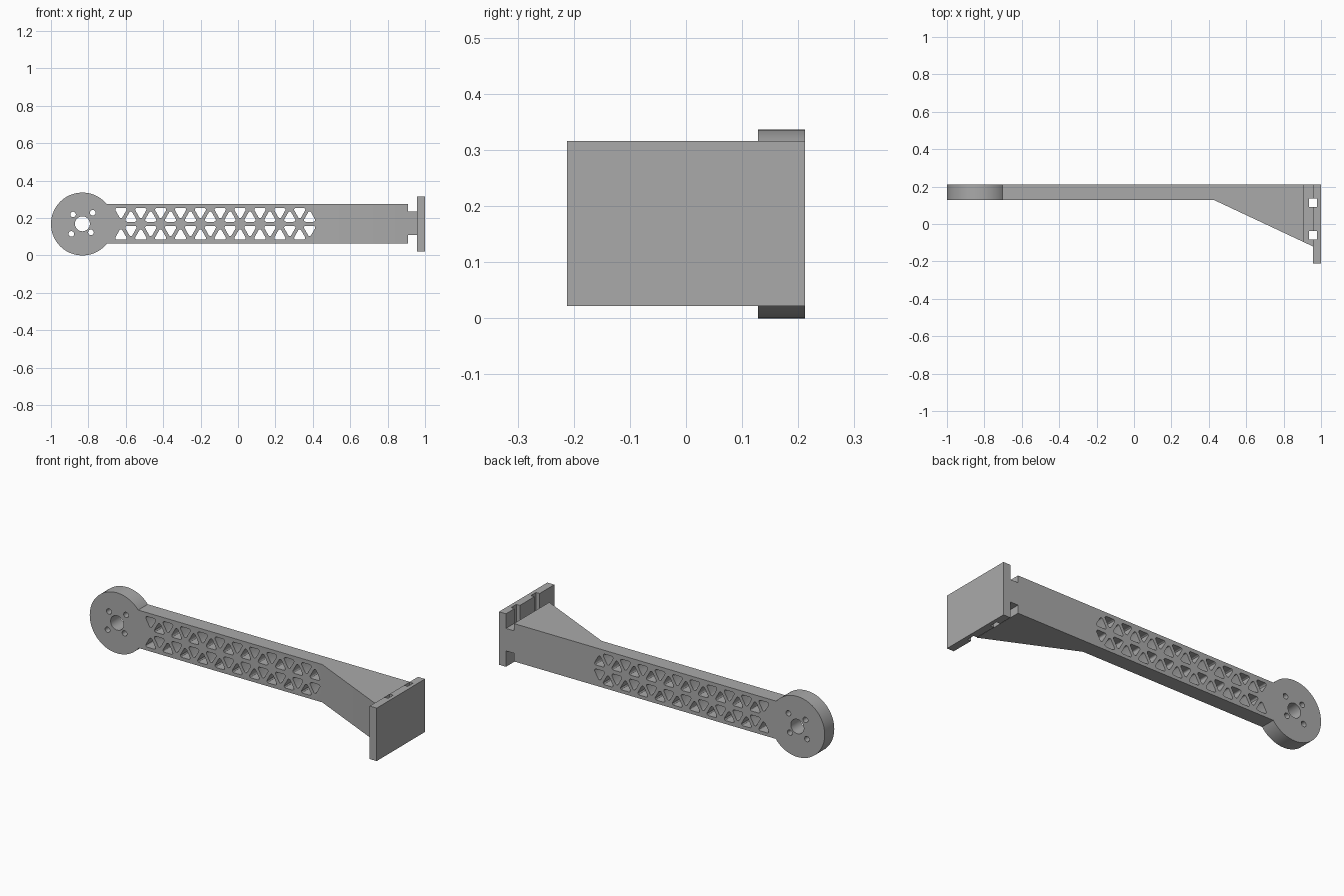
import bpy, bmesh
from math import cos, sin, pi, radians
from mathutils import Vector

cube = bpy.data.objects.get("Cube")
if cube:
    bpy.data.objects.remove(cube, do_unlink=True)

grey = bpy.data.materials.new("plain grey")
grey.use_nodes = True
colour = (0.4, 0.4, 0.4, 1)
grey.diffuse_color = colour
grey.node_tree.nodes["Principled BSDF"].inputs["Base Color"].default_value = colour

BACK, FACE, MID = 0.212, 0.128, 0.169
HUB = -0.832


def extrude(bm, points, offset):
    """Add a closed prism from a flat outline."""
    face = bm.faces.new([bm.verts.new(p) for p in points])
    top = bmesh.ops.extrude_face_region(bm, geom=[face])["geom"]
    bmesh.ops.translate(bm, vec=offset, verts=[v for v in top if isinstance(v, bmesh.types.BMVert)])


def prism_y(bm, outline, y0=FACE, y1=BACK):
    extrude(bm, [(x, y0, z) for x, z in outline], Vector((0, y1 - y0, 0)))


def prism_z(bm, outline, z0, z1):
    extrude(bm, [(x, y, z0) for x, y in outline], Vector((0, 0, z1 - z0)))


def rect(x0, x1, y0, y1):
    return [(x0, y0), (x1, y0), (x1, y1), (x0, y1)]


def circle(x, z, r, n):
    return [(x + r * cos(2 * pi * i / n), z + r * sin(2 * pi * i / n)) for i in range(n)]


def rounded_triangle(x, z, up, r=0.009):
    """Outline with rounded corners, apex towards up (+1 or -1)."""
    pts = []
    for k, (cx, cz) in enumerate([(0, 0.019), (-0.021, -0.018), (0.021, -0.018)]):
        for i in range(5):
            a = radians(30 + 120 * k + 30 * i)
            pts.append((x + cx + r * cos(a), z + up * (cz + r * sin(a))))
    return pts


def make(name, bm):
    bmesh.ops.recalc_face_normals(bm, faces=bm.faces)
    mesh = bpy.data.meshes.new(name)
    bm.to_mesh(mesh)
    bm.free()
    mesh.materials.append(grey)
    ob = bpy.data.objects.new(name, mesh)
    bpy.context.collection.objects.link(ob)
    return ob


def combine(ob, other, operation):
    """Apply a boolean and discard the second object."""
    mod = ob.modifiers.new(operation, "BOOLEAN")
    mod.object, mod.operation, mod.solver = other, operation, "EXACT"
    bpy.context.view_layer.objects.active = ob
    bpy.ops.object.modifier_apply(modifier=mod.name)
    bpy.data.objects.remove(other, do_unlink=True)


# Arm with a widening gusset at the plate end
bm = bmesh.new()
prism_z(bm, [(HUB, FACE), (0.428, FACE), (0.957, -0.12), (0.957, BACK), (HUB, BACK)], 0.065, 0.275)
arm = make("motor_arm", bm)

# Notches that leave a narrow neck before the plate
bm = bmesh.new()
for z0, z1 in ((0, 0.11), (0.235, 0.4)):
    prism_z(bm, rect(0.908, 1.1, -0.4, 0.4), z0, z1)
combine(arm, make("neck_cutter", bm), "DIFFERENCE")

# Round motor mount
bm = bmesh.new()
prism_y(bm, circle(HUB, 0.168, 0.168, 96))
combine(arm, make("motor_mount", bm), "UNION")

# End plate
bm = bmesh.new()
prism_z(bm, rect(0.957, 1, -BACK, BACK), 0.022, 0.316)
combine(arm, make("end_plate", bm), "UNION")

# Shaft hole, screw holes, truss cutouts and strap slots
bm = bmesh.new()
prism_y(bm, circle(HUB, MID, 0.04, 32), 0, 0.4)
for x, z in ((-0.882, 0.219), (-0.777, 0.228), (-0.891, 0.115), (-0.786, 0.123)):
    prism_y(bm, circle(x, z, 0.015, 20), 0, 0.4)
for i in range(10):
    x = -0.626 + 0.1062 * i
    for side in (1, -1):
        prism_y(bm, rounded_triangle(x, MID + side * 0.058, -side), -0.2, 0.4)
        prism_y(bm, rounded_triangle(x + 0.0531, MID + side * 0.038, side), -0.2, 0.4)
for y in (0.113, -0.06):
    prism_z(bm, rect(0.936, 0.979, y - 0.023, y + 0.023), -0.1, 0.5)
combine(arm, make("hole_cutter", bm), "DIFFERENCE")

bpy.ops.object.select_all(action="DESELECT")
arm.select_set(True)
bpy.context.view_layer.objects.active = arm
bpy.ops.object.shade_smooth_by_angle(angle=radians(30))
